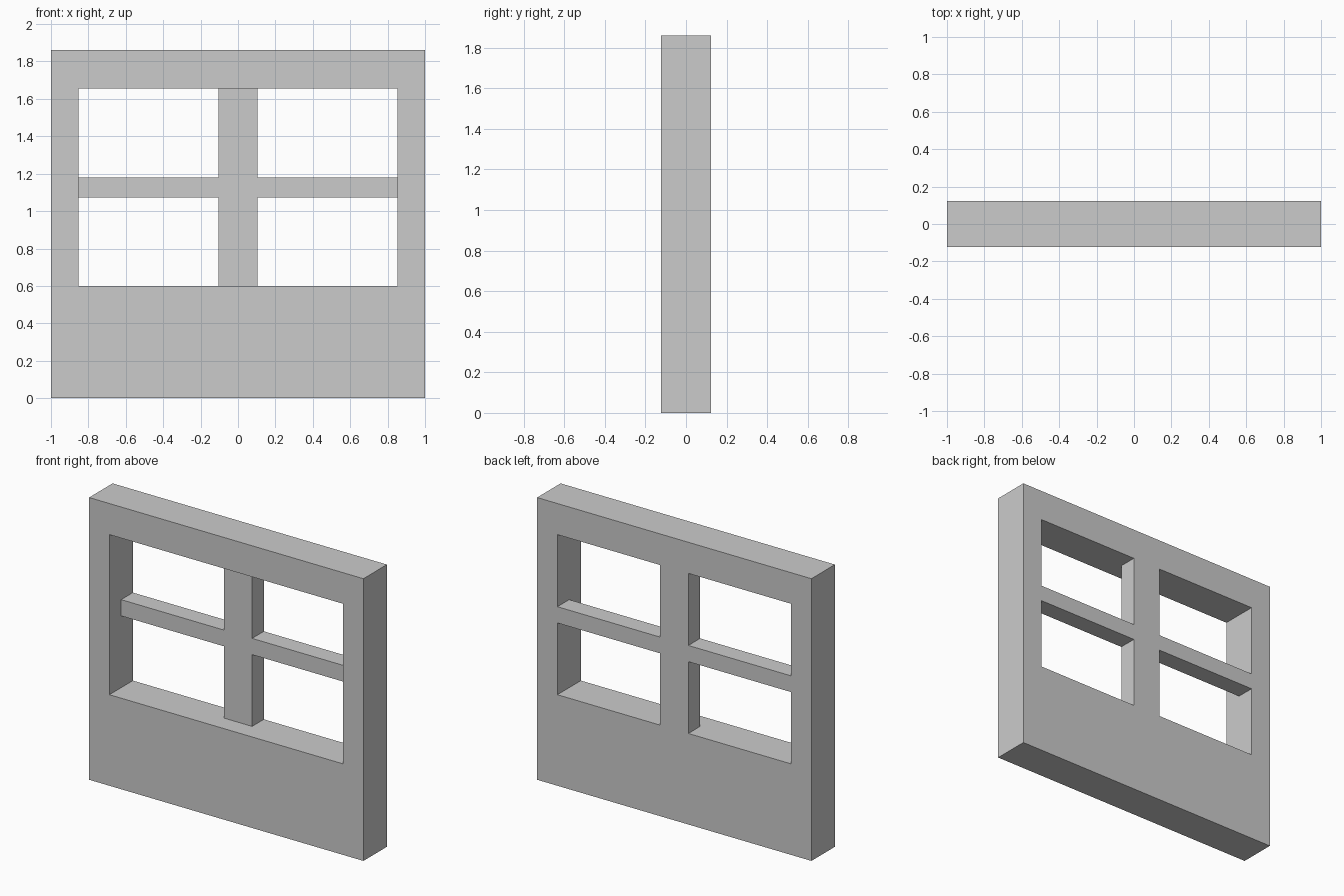
import bpy, bmesh

if "Cube" in bpy.data.objects:
    bpy.data.objects.remove(bpy.data.objects["Cube"])

# Grid lines of the wall: jambs and mullion in x, front/back layer in y, sill/crossbar/lintel in z
XS = [-1.0, -0.852, -0.103, 0.103, 0.852, 1.0]
YS = [-0.122, 0.0, 0.122]
ZS = [0.0, 0.6, 1.073, 1.18, 1.655, 1.86]


def solid(i, j, k):
    """True where the wall or the glazing bars fill the grid cell."""
    if not (0 <= i < 5 and 0 <= j < 2 and 0 <= k < 5):
        return False
    border = i in (0, 4) or k in (0, 4)      # wall around the opening
    bar = i == 2 or k == 2                   # mullion and crossbar
    return border or (bar and j == 1)        # bars sit in the back half only


bm = bmesh.new()
verts = {}


def vert(c):
    if c not in verts:
        verts[c] = bm.verts.new((XS[c[0]], YS[c[1]], ZS[c[2]]))
    return verts[c]


# Skin the filled cells, leaving out every inner face
for i in range(5):
    for j in range(2):
        for k in range(5):
            if not solid(i, j, k):
                continue
            for axis in range(3):
                for side in (0, 1):
                    n = [i, j, k]
                    n[axis] += 2 * side - 1
                    if solid(*n):
                        continue
                    corners = []
                    for u, v in ((0, 0), (1, 0), (1, 1), (0, 1)):
                        c = [i, j, k]
                        c[axis] += side
                        c[(axis + 1) % 3] += u
                        c[(axis + 2) % 3] += v
                        corners.append(vert(tuple(c)))
                    bm.faces.new(corners if side else corners[::-1])

mesh = bpy.data.meshes.new("window_wall")
bm.to_mesh(mesh)
bm.free()
wall = bpy.data.objects.new("window_wall", mesh)
bpy.context.collection.objects.link(wall)
